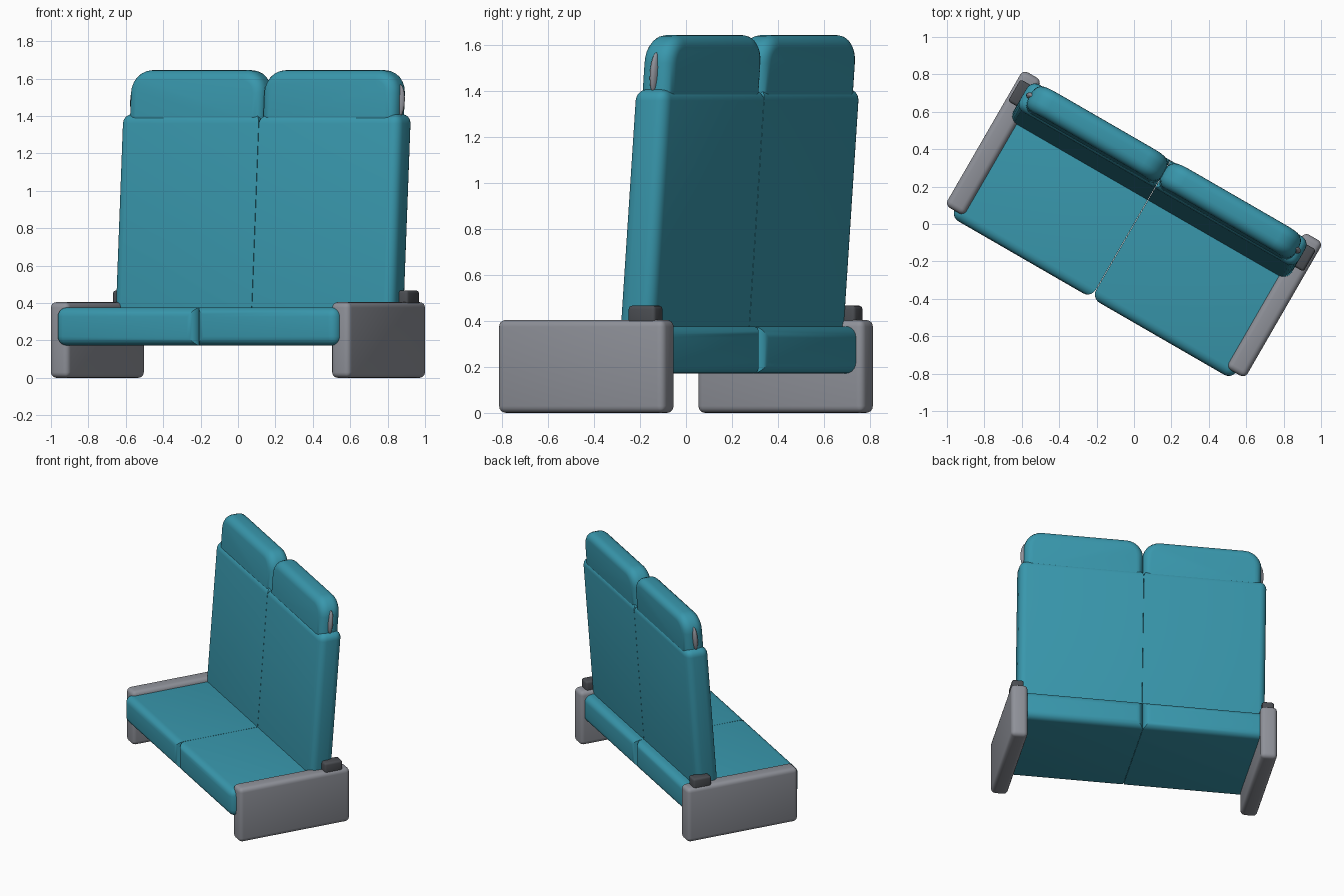
import bpy, bmesh, math
from mathutils import Matrix, Vector

if "Cube" in bpy.data.objects:
    bpy.data.objects.remove(bpy.data.objects["Cube"])

TURN = Matrix.Rotation(math.radians(-30), 4, 'Z')   # whole bench is turned on z
LEAN = 0.075                                        # backrest recline per unit height


def material(name, rgb):
    m = bpy.data.materials.new(name)
    m.diffuse_color = (*rgb, 1)
    m.use_nodes = True
    m.node_tree.nodes["Principled BSDF"].inputs["Base Color"].default_value = m.diffuse_color
    return m


TEAL = material("teal_fabric", (0.040, 0.310, 0.415))
GREY = material("grey_plastic", (0.275, 0.285, 0.32))
DARK = material("dark_grey", (0.07, 0.075, 0.085))


def box(lo, hi):
    bm = bmesh.new()
    bmesh.ops.create_cube(bm, size=1)
    for v in bm.verts:
        v.co = Vector([l + (c + 0.5) * (h - l) for l, h, c in zip(lo, hi, v.co)])
    return bm


def round_edges(bm, rule, radius, segments=5):
    edges = [e for e in bm.edges if rule(e)]
    bmesh.ops.bevel(bm, geom=edges, offset=radius, segments=segments,
                    profile=0.5, affect='EDGES', clamp_overlap=True)


def along(e, axis):
    d = e.verts[1].co - e.verts[0].co
    return abs(d[axis]) > 0.99 * d.length


def mid(e):
    return (e.verts[0].co + e.verts[1].co) / 2


def finish(bm, name, mat, side, lean=False):
    for v in bm.verts:
        if lean:
            v.co.y += LEAN * (v.co.z - 0.4)
        v.co.x *= side
    bmesh.ops.recalc_face_normals(bm, faces=bm.faces)
    bm.transform(TURN)
    me = bpy.data.meshes.new(name)
    bm.to_mesh(me)
    bm.free()
    me.materials.append(mat)
    ob = bpy.data.objects.new(name, me)
    bpy.context.collection.objects.link(ob)
    bpy.context.view_layer.objects.active = ob
    for o in bpy.context.selected_objects:
        o.select_set(False)
    ob.select_set(True)
    bpy.ops.object.shade_smooth_by_angle(angle=math.radians(35))


for side, label in ((-1, "left"), (1, "right")):
    # side panel standing on the floor
    bm = box((0.81, -0.418, 0), (0.926, 0.418, 0.405))
    round_edges(bm, lambda e: True, 0.03, 4)
    finish(bm, label + "_side_panel", GREY, side)

    # seat cushion: flat top and bottom at the centre seam
    bm = box((0.001, -0.457, 0.172), (0.87, 0.387, 0.377))
    round_edges(bm, lambda e: not (mid(e).x < 0.1 and along(e, 1)), 0.05)
    finish(bm, label + "_seat_cushion", TEAL, side)

    # backrest: flush front and back at the centre seam, notch on top
    bm = box((0.001, 0.15, 0.3), (0.86, 0.32, 1.41))
    round_edges(bm, lambda e: not (mid(e).x < 0.1 and along(e, 2)), 0.05)
    finish(bm, label + "_backrest", TEAL, side, lean=True)

    # headrest: broad top corners, then soft front and back rims
    bm = box((-0.002, 0.16, 1.32), (0.825, 0.312, 1.645))
    round_edges(bm, lambda e: along(e, 1) and mid(e).z > 1.6, 0.12, 6)
    round_edges(bm, lambda e: not along(e, 1), 0.055)
    finish(bm, label + "_headrest", TEAL, side, lean=True)

    # grab handle on the outer end of the headrest
    bm = bmesh.new()
    bmesh.ops.create_uvsphere(bm, u_segments=20, v_segments=12, radius=1)
    for v in bm.verts:
        v.co = Vector((0.813 + 0.033 * v.co.x, 0.234 + 0.02 * v.co.y,
                       1.48 + 0.09 * v.co.z))
    finish(bm, label + "_grab_handle", GREY, side, lean=True)

    # recline hinge on top of the side panel
    bm = box((0.83, 0.232, 0.37), (0.912, 0.367, 0.467))
    round_edges(bm, lambda e: True, 0.015, 3)
    finish(bm, label + "_hinge", DARK, side)
